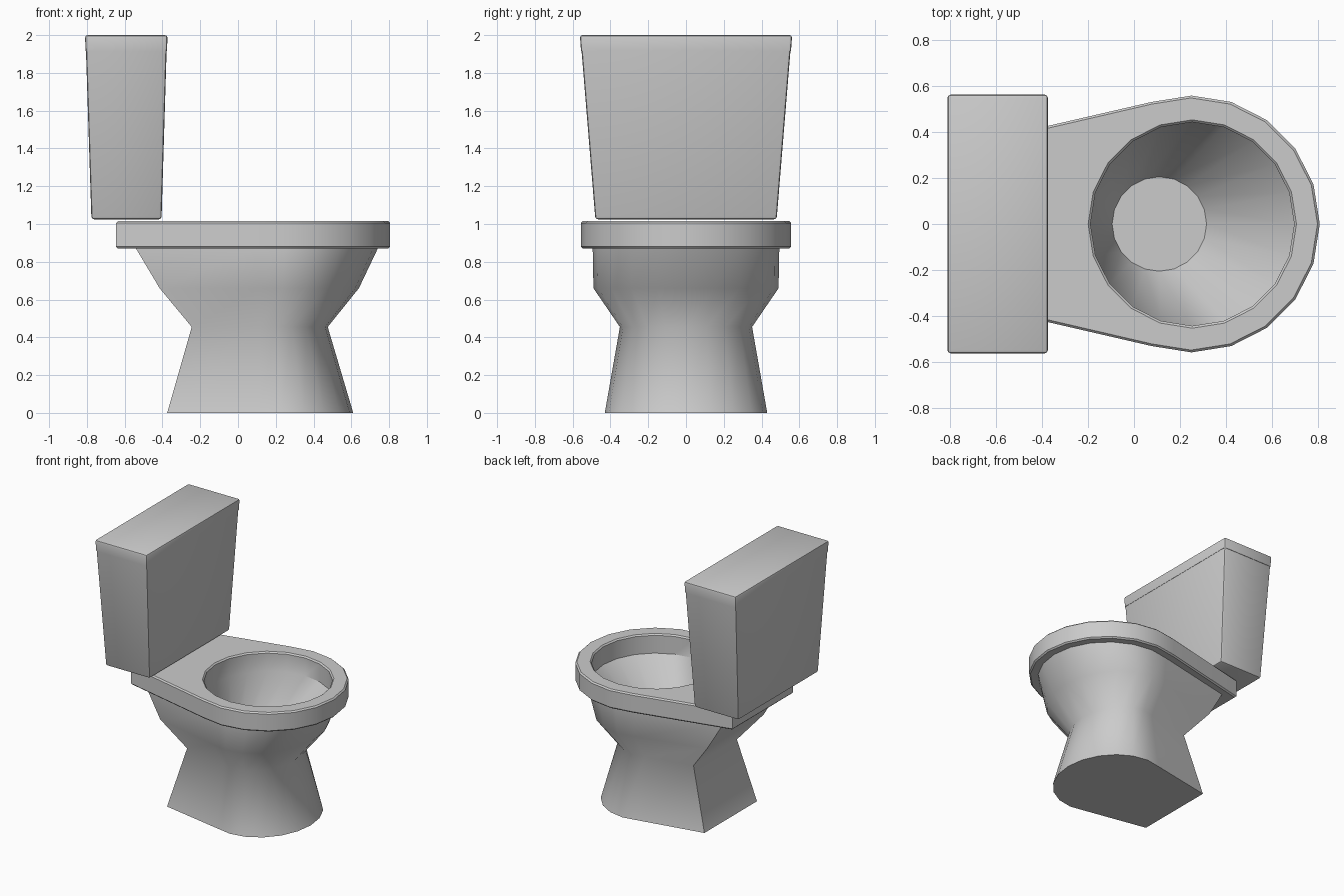
import bpy, bmesh
from math import sin, cos, radians, tau

if "Cube" in bpy.data.objects:
    bpy.data.objects.remove(bpy.data.objects["Cube"])


def outline(x0, x1, hw, back, z):
    """Round front, straight tapered sides, flat back; spans x0..x1, half width hw."""
    rx = (x1 - x0) * 0.3835
    cx = x1 - rx
    pts = [(cx + rx * cos(radians(a)), hw * sin(radians(a)), z)
           for a in range(-108, 109, 18)]
    return pts + [(x0, back, z), (x0, -back, z)]


def circle(cx, r, z, n=20):
    return [(cx + r * cos(tau * i / n), r * sin(tau * i / n), z) for i in range(n)]


def loft(bm, loops):
    rings = [[bm.verts.new(p) for p in loop] for loop in loops]
    for a, b in zip(rings, rings[1:]):
        n = len(a)
        for i in range(n):
            j = (i + 1) % n
            bm.faces.new((a[i], a[j], b[j], b[i]))
    return rings


def ring_edges(bm, ring):
    return [bm.edges.get((ring[i - 1], ring[i])) for i in range(len(ring))]


def finish(name, bm, angle):
    bmesh.ops.recalc_face_normals(bm, faces=bm.faces)
    me = bpy.data.meshes.new(name)
    bm.to_mesh(me)
    bm.free()
    ob = bpy.data.objects.new(name, me)
    bpy.context.collection.objects.link(ob)
    bpy.ops.object.select_all(action='DESELECT')
    ob.select_set(True)
    bpy.context.view_layer.objects.active = ob
    bpy.ops.object.shade_smooth_by_angle(angle=radians(angle))
    return ob


# Pedestal: foot, waist, flare, underside of the seat
bm = bmesh.new()
rings = loft(bm, [outline(-0.375, 0.61, 0.43, 0.315, 0),
                  outline(-0.245, 0.475, 0.35, 0.26, 0.455),
                  outline(-0.415, 0.64, 0.49, 0.34, 0.66),
                  outline(-0.54, 0.74, 0.494, 0.33, 0.87)])
bm.faces.new(rings[0])
finish("pedestal", bm, 60)

# Seat slab with the bowl sunk into it
bm = bmesh.new()
outer = loft(bm, [outline(-0.54, 0.74, 0.494, 0.33, 0.87),
                  outline(-0.635, 0.796, 0.547, 0.355, 0.87),
                  outline(-0.645, 0.806, 0.557, 0.363, 0.88),
                  outline(-0.645, 0.806, 0.557, 0.363, 1.005),
                  outline(-0.635, 0.796, 0.547, 0.355, 1.015)])
inner = loft(bm, [circle(0.253, 0.452, 1.015), circle(0.253, 0.442, 1.005),
                  circle(0.253, 0.442, 0.87), circle(0.11, 0.205, 0.5)])
bm.faces.new(inner[-1])
bmesh.ops.triangle_fill(bm, use_beauty=True, normal=(0, 0, 1),
                        edges=ring_edges(bm, outer[-1]) + ring_edges(bm, inner[0]))
finish("seat_and_bowl", bm, 30)


# Tank and lid: tapered boxes with softened edges
def tapered_box(name, low, high):
    bm = bmesh.new()
    rings = loft(bm, [[(x0, -h, z), (x1, -h, z), (x1, h, z), (x0, h, z)]
                      for x0, x1, h, z in (low, high)])
    for r in rings:
        bm.faces.new(r)
    return bm


def soften(bm, keep_z):
    edges = [e for e in bm.edges
             if not all(abs(v.co.z - keep_z) < 1e-4 for v in e.verts)]
    bmesh.ops.bevel(bm, geom=edges, offset=0.014, segments=2, profile=0.5,
                    affect='EDGES')


bm = tapered_box("tank", (-0.776, -0.405, 0.48, 1.025), (-0.805, -0.378, 0.553, 1.917))
soften(bm, 1.917)
finish("tank", bm, 30)
bm = tapered_box("tank_lid", (-0.807, -0.376, 0.556, 1.917), (-0.81, -0.373, 0.562, 2.0))
soften(bm, 1.917)
finish("tank_lid", bm, 30)
